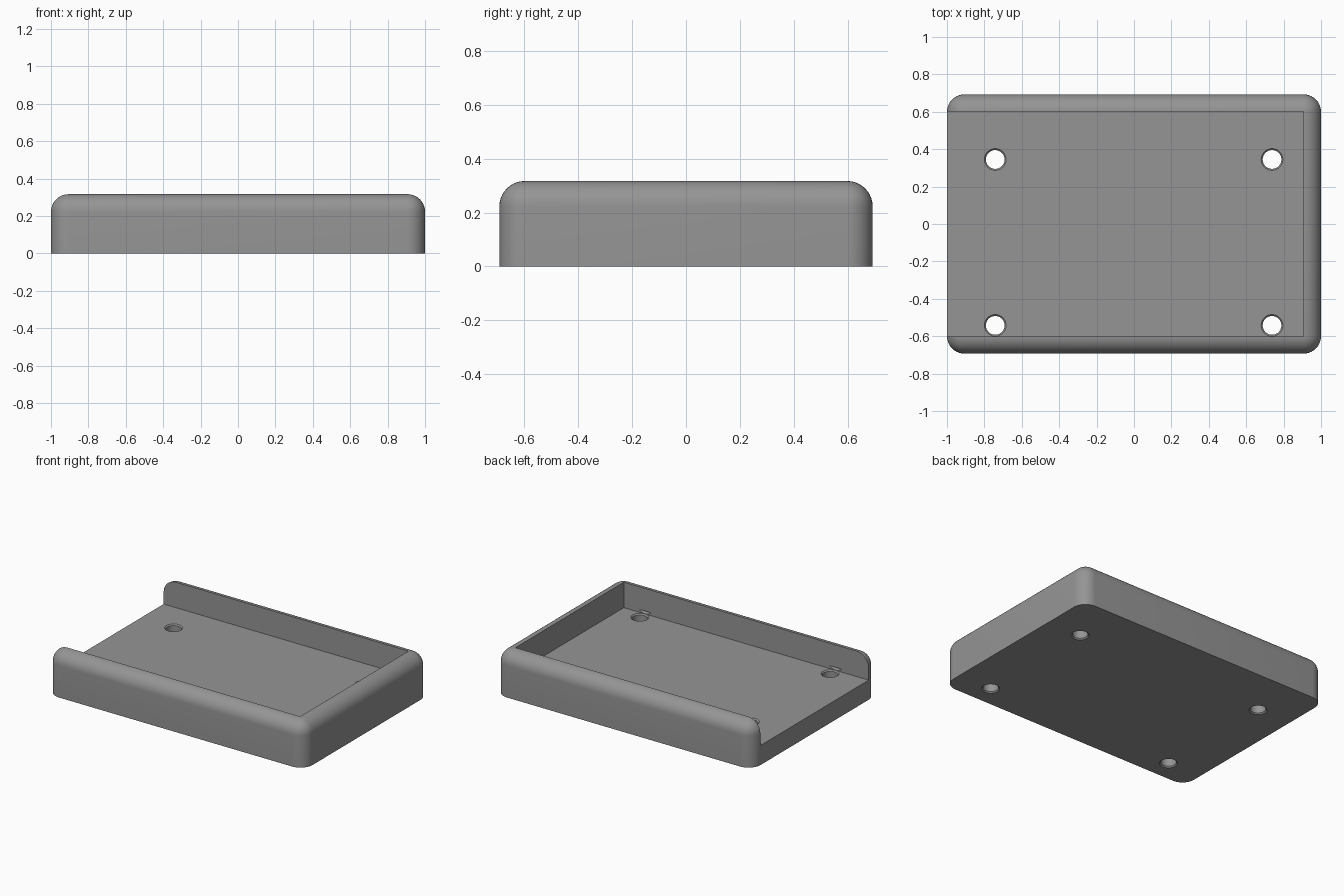
import bpy, bmesh, math

if "Cube" in bpy.data.objects:
    bpy.data.objects.remove(bpy.data.objects["Cube"])

W, D, H = 2.0, 1.386, 0.317      # outer size
R = 0.094                        # edge rounding
FLOOR = 0.138                    # floor thickness

grey = bpy.data.materials.new("grey")
grey.diffuse_color = (0.3, 0.3, 0.3, 1)
grey.use_nodes = True
grey.node_tree.nodes["Principled BSDF"].inputs["Base Color"].default_value = grey.diffuse_color


def make(name, bm):
    bmesh.ops.recalc_face_normals(bm, faces=bm.faces[:])
    me = bpy.data.meshes.new(name)
    bm.to_mesh(me)
    bm.free()
    ob = bpy.data.objects.new(name, me)
    me.materials.append(grey)
    bpy.context.collection.objects.link(ob)
    return ob


def box(lo, hi):
    bm = bmesh.new()
    bmesh.ops.create_cube(bm, size=1)
    for v in bm.verts:
        v.co = [(a + b) / 2 + c * (b - a) for a, b, c in zip(lo, hi, v.co)]
    return bm


def hole_cutter(x, y, r=0.05, rim=0.058, n=48):
    # straight bore with a small chamfer at both ends
    c = rim - r
    profile = [(rim + 0.02, -0.02), (r, c), (r, FLOOR - c), (rim + 0.02, FLOOR + 0.02)]
    bm = bmesh.new()
    rings = [[bm.verts.new((x + q * math.cos(2 * math.pi * i / n),
                            y + q * math.sin(2 * math.pi * i / n), z))
              for i in range(n)] for q, z in profile]
    for a, b in zip(rings, rings[1:]):
        for i in range(n):
            j = (i + 1) % n
            bm.faces.new((a[i], a[j], b[j], b[i]))
    bm.faces.new(rings[0])
    bm.faces.new(rings[-1])
    return make("hole_cutter", bm)


# Tray block: every edge rounded except around the flat bottom
bm = box((-W / 2, -D / 2, 0), (W / 2, D / 2, H))
edges = [e for e in bm.edges if max(v.co.z for v in e.verts) > 0.01]
bmesh.ops.bevel(bm, geom=edges, offset=R, segments=10, profile=0.5, affect='EDGES')
tray = make("tray", bm)

# Pocket open at the left end, then four screw holes through the floor
cutters = [make("pocket_cutter", box((-1.2, -0.602, FLOOR), (0.905, 0.602, 0.6)))]
cutters += [hole_cutter(x, y) for x in (-0.742, 0.738) for y in (-0.542, 0.345)]

bpy.context.view_layer.objects.active = tray
tray.select_set(True)
for c in cutters:
    m = tray.modifiers.new("cut", 'BOOLEAN')
    m.operation = 'DIFFERENCE'
    m.solver = 'EXACT'
    m.object = c
    bpy.ops.object.modifier_apply(modifier=m.name)
for c in cutters:
    bpy.data.objects.remove(c)

bpy.ops.object.shade_smooth_by_angle(angle=math.radians(30))
